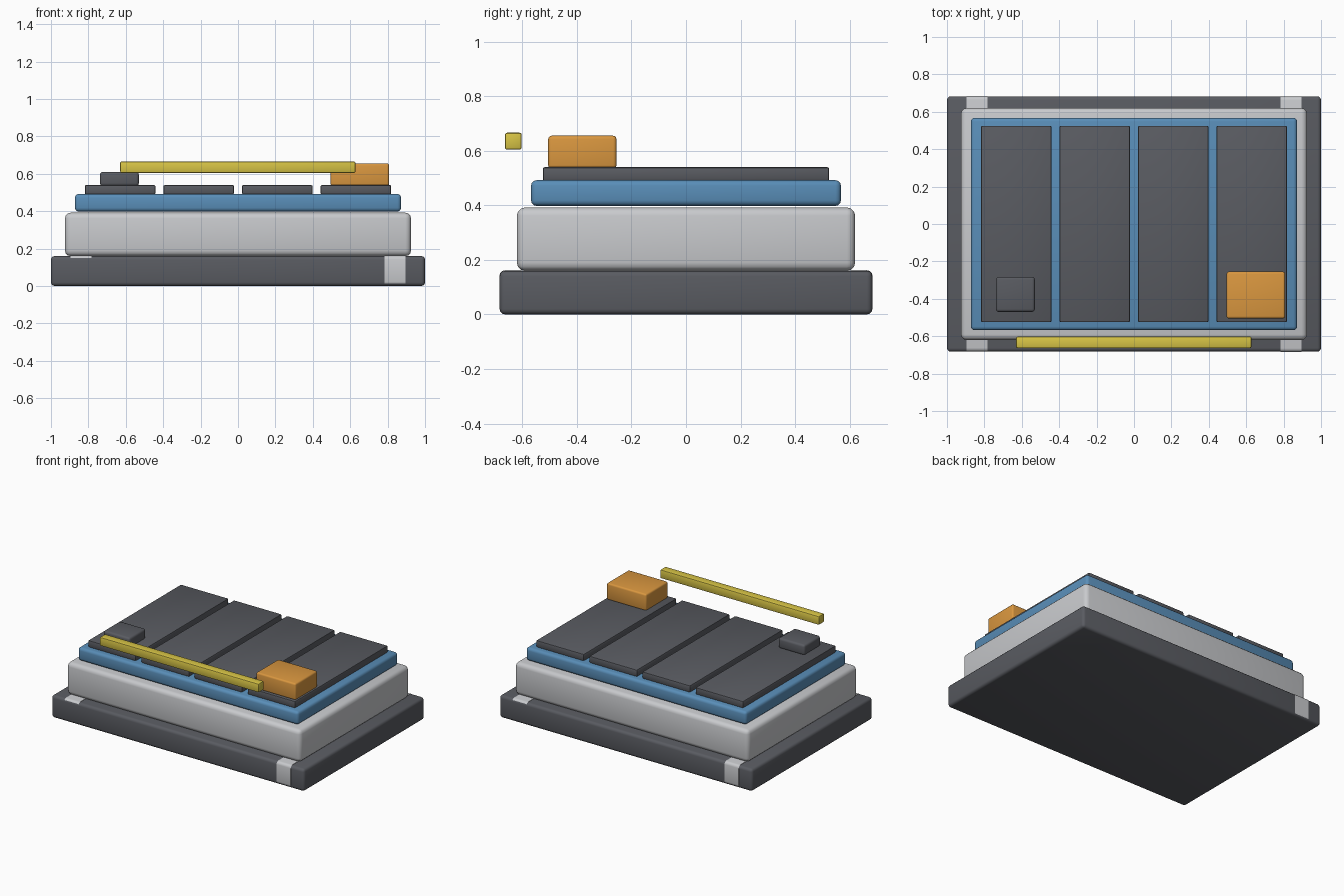
import bpy, bmesh

if "Cube" in bpy.data.objects:
    bpy.data.objects.remove(bpy.data.objects["Cube"])


def material(name, color):
    m = bpy.data.materials.new(name)
    m.diffuse_color = (*color, 1)
    m.use_nodes = True
    m.node_tree.nodes["Principled BSDF"].inputs["Base Color"].default_value = m.diffuse_color
    return m


DARK = material("charcoal", (0.10, 0.105, 0.12))
LIGHT = material("light_grey", (0.58, 0.59, 0.61))
BLUE = material("blue", (0.10, 0.27, 0.48))
ORANGE = material("orange", (0.70, 0.31, 0.05))
YELLOW = material("yellow", (0.68, 0.55, 0.06))


def block(name, x, y, z, bevel, mat, segments=3, only_x_edges=False):
    """Rounded box from (min, max) ranges."""
    bm = bmesh.new()
    bmesh.ops.create_cube(bm, size=1)
    for v in bm.verts:
        v.co = [lo + (c + 0.5) * (hi - lo) for c, (lo, hi) in zip(v.co, (x, y, z))]
    edges = [e for e in bm.edges
             if not only_x_edges or abs(e.verts[0].co.x - e.verts[1].co.x) > 1e-4]
    bmesh.ops.bevel(bm, geom=edges, offset=bevel, segments=segments,
                    profile=0.5, affect='EDGES', clamp_overlap=True)
    mesh = bpy.data.meshes.new(name)
    bm.to_mesh(mesh)
    bm.free()
    mesh.materials.append(mat)
    ob = bpy.data.objects.new(name, mesh)
    bpy.context.collection.objects.link(ob)
    bpy.ops.object.select_all(action='DESELECT')
    bpy.context.view_layer.objects.active = ob
    ob.select_set(True)
    bpy.ops.object.shade_smooth_by_angle(angle=0.6)
    return ob


# Stacked tiers
block("base_plinth", (-1, 1), (-0.683, 0.683), (0, 0.16), 0.02, DARK)
block("main_body", (-0.925, 0.925), (-0.62, 0.62), (0.16, 0.392), 0.03, LIGHT)
block("blue_deck", (-0.872, 0.872), (-0.568, 0.568), (0.398, 0.492), 0.02, BLUE)

# Straps across the plinth, flush with its surface
for name, s in (("right_strap", 1), ("left_strap", -1)):
    block(name, (s * 0.84 - 0.056, s * 0.84 + 0.056),
          (-0.683 - s * 0.001, 0.683 - s * 0.001), (0.003, 0.162), 0.02, LIGHT,
          only_x_edges=True)

# Four top panels
for i in range(4):
    cx = -0.63 + 0.42 * i
    block(f"top_panel_{i + 1}", (cx - 0.189, cx + 0.189), (-0.525, 0.525),
          (0.49, 0.54), 0.008, DARK, 2)

# Fittings on the deck
block("orange_box", (0.495, 0.808), (-0.505, -0.255), (0.535, 0.655), 0.012, ORANGE)
block("small_dark_box", (-0.738, -0.53), (-0.47, -0.283), (0.535, 0.61), 0.015, DARK)
block("yellow_handrail", (-0.63, 0.628), (-0.664, -0.602), (0.604, 0.666), 0.008, YELLOW, 2)
